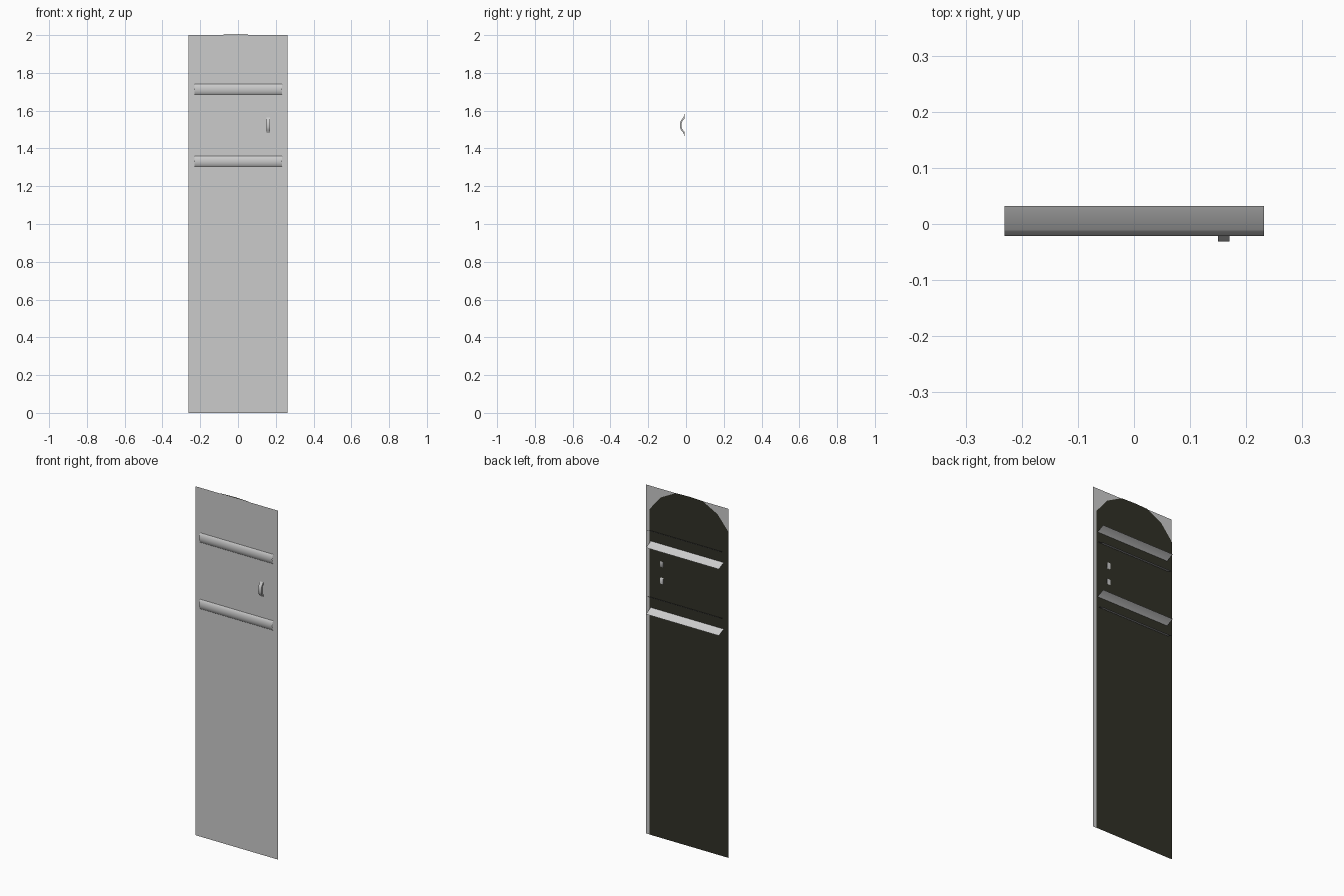
import bpy, bmesh, math

if "Cube" in bpy.data.objects:
    bpy.data.objects.remove(bpy.data.objects["Cube"])

def material(name, rgb):
    m = bpy.data.materials.new(name)
    m.diffuse_color = (*rgb, 1)
    m.use_nodes = True
    m.node_tree.nodes["Principled BSDF"].inputs["Base Color"].default_value = m.diffuse_color
    return m

light = material("light grey metal", (0.6, 0.6, 0.6))
dark = material("dark backing", (0.03, 0.03, 0.02))

def make(name, mat, build):
    bm = bmesh.new()
    build(bm)
    me = bpy.data.meshes.new(name)
    bm.to_mesh(me)
    bm.free()
    me.materials.append(mat)
    ob = bpy.data.objects.new(name, me)
    bpy.context.collection.objects.link(ob)
    return ob

def plate(name, mat, pts, y):
    """Flat sheet facing the front, outlined in x and z."""
    make(name, mat, lambda bm: bm.faces.new([bm.verts.new((x, y, z)) for x, z in pts]))

def strip(name, mat, profile, x0, x1, closed=False):
    """Extrude a y-z profile along x; closed profiles get end caps."""
    def build(bm):
        a = [bm.verts.new((x0, y, z)) for y, z in profile]
        b = [bm.verts.new((x1, y, z)) for y, z in profile]
        n = len(profile)
        for i in range(n if closed else n - 1):
            j = (i + 1) % n
            bm.faces.new((a[i], a[j], b[j], b[i]))
        if closed:
            bm.faces.new(a[::-1])
            bm.faces.new(b)
            bmesh.ops.recalc_face_normals(bm, faces=bm.faces)
    ob = make(name, mat, build)
    bpy.ops.object.select_all(action='DESELECT')
    ob.select_set(True)
    bpy.context.view_layer.objects.active = ob
    bpy.ops.object.shade_smooth_by_angle(angle=math.radians(50))

# door sheet
plate("door_panel", light, [(-.262, 0), (.262, 0), (.262, 2), (-.262, 2)], -.013)

# dark backing sheet with arched top
cx, half, spring, rise = -.012, .251, 1.866, .138
arch = [(half, 0), (.18, .62), (.085, .98), (0, 1), (-.085, .98), (-.18, .62), (-half, 0)]
plate("dark_backing", dark,
      [(cx - half, 0), (cx + half, 0)] + [(cx + x, spring + rise * t) for x, t in arch], -.0115)

# vent louvers: rounded at the front, flared open at the back
upper = [(.032, .051), (-.01, .031), (-.016, .024), (-.02, .012)]
for i, zc in enumerate((1.714, 1.333)):
    prof = [(y, zc + z) for y, z in upper] + [(-.0215, zc)] + [(y, zc - z) for y, z in reversed(upper)]
    strip(f"vent_louver_{i + 1}", light, prof, -.231, .232)

# bent strap handle
outer = [(-.008, .064), (-.013, .042), (-.027, .026), (-.0315, .01)]
inner = [(-.008, .057), (-.008, .034), (-.019, .022), (-.023, .01)]
loop = outer + [(y, -z) for y, z in reversed(outer)] + [(y, -z) for y, z in inner] + inner[::-1]
strip("handle", light, [(y, 1.523 + z) for y, z in loop], .15, .17, closed=True)
